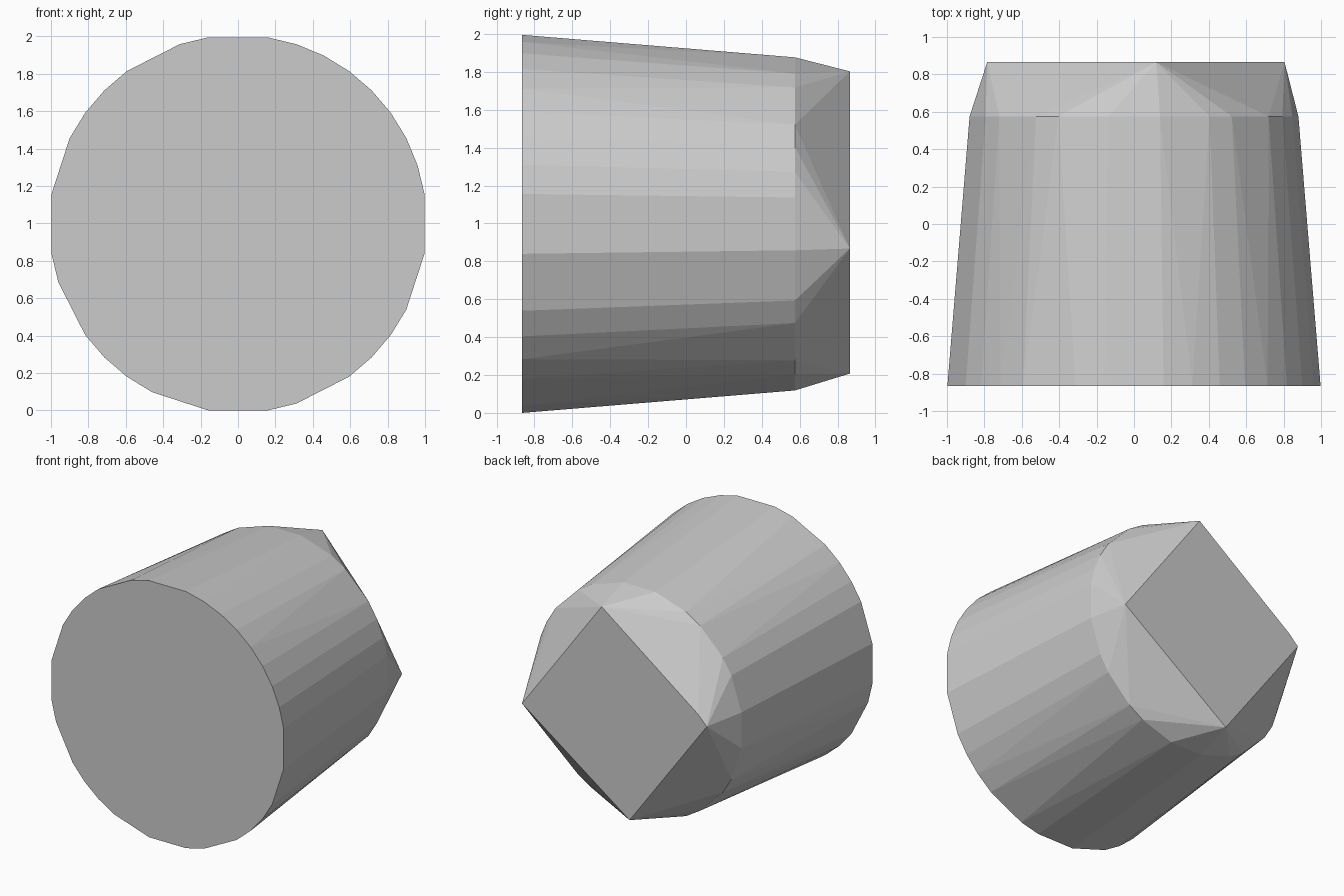
import bpy, bmesh
from math import sin, cos, radians

if "Cube" in bpy.data.objects:
    bpy.data.objects.remove(bpy.data.objects["Cube"])

mesh = bpy.data.meshes.new("tapered_plug")
plug = bpy.data.objects.new("tapered_plug", mesh)
bpy.context.collection.objects.link(plug)
bm = bmesh.new()


def ring(radius, y, angles):
    """Points around the y axis, seen from the front, centred at z = 1."""
    for a in angles:
        t = radians(a)
        bm.verts.new((radius * cos(t), y, 1 + radius * sin(t)))


# wide front rim: nine-degree steps, with some corners decimated away
ring(1.01, -0.865, [9, 18, 27, 36, 45, 54, 63, 72, 81, 99, 108, 126, 135, 144,
                    153, 171, 189, 198, 216, 225, 234, 243, 261, 279, 288,
                    306, 315, 324, 333, 351])

# narrower shoulder ring
ring(0.89, 0.575, [9, 18, 27, 36, 54, 63, 81, 99, 117, 126, 144, 153, 171,
                   189, 207, 216, 234, 243, 261, 279, 297, 306, 324, 333, 351])

# tilted square back face, with one nipped corner
for x, z in [(0.12, 1.805), (0.805, 0.87), (-0.12, 0.21),
             (-0.785, 1.115), (-0.71, 1.19)]:
    bm.verts.new((x, 0.865, z))

# faceted skin over the three outlines
bmesh.ops.convex_hull(bm, input=bm.verts[:])
bmesh.ops.dissolve_limit(bm, angle_limit=radians(0.5),
                         verts=bm.verts[:], edges=bm.edges[:])
bmesh.ops.recalc_face_normals(bm, faces=bm.faces[:])

# centre the width and rest on the ground
xs = [v.co.x for v in bm.verts]
low = min(v.co.z for v in bm.verts)
bmesh.ops.translate(bm, verts=bm.verts[:],
                    vec=(-(min(xs) + max(xs)) / 2, 0, -low))
bm.to_mesh(mesh)
bm.free()
